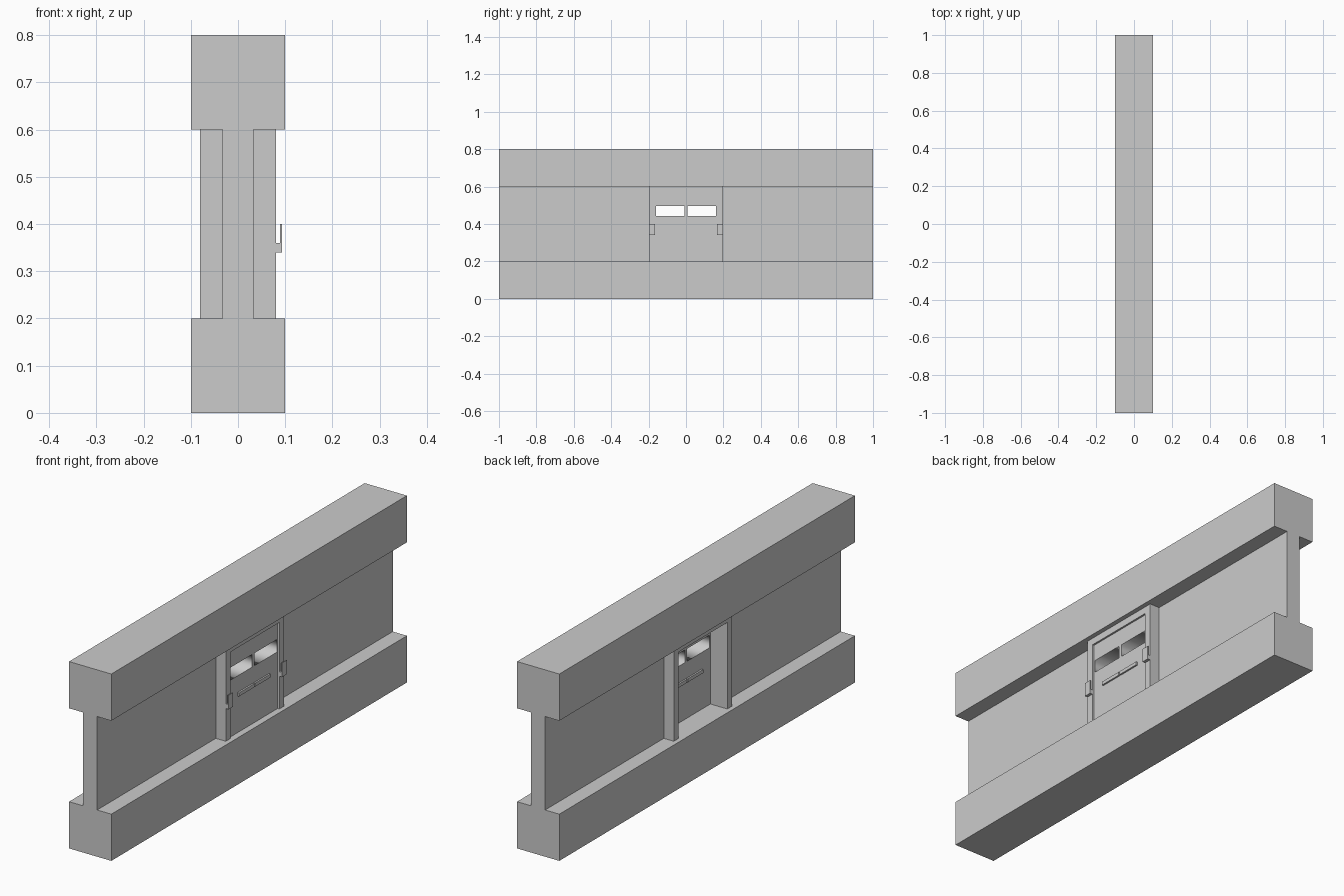
import bpy
import bmesh
from math import pi
from mathutils import Vector

if "Cube" in bpy.data.objects:
    bpy.data.objects.remove(bpy.data.objects["Cube"])


def box(name, x, y, z):
    """Axis-aligned box from (min, max) ranges."""
    lo, hi = [Vector(c) for c in zip(x, y, z)]
    bm = bmesh.new()
    bmesh.ops.create_cube(bm, size=1)
    for v in bm.verts:
        v.co *= hi - lo
    mesh = bpy.data.meshes.new(name)
    bm.to_mesh(mesh)
    bm.free()
    obj = bpy.data.objects.new(name, mesh)
    obj.location = (lo + hi) / 2
    bpy.context.collection.objects.link(obj)
    return obj


def pierced_panel(name, x, rects):
    """Flat panel in the YZ plane: first rectangle is the outline, the rest are holes."""
    curve = bpy.data.curves.new(name, 'CURVE')
    curve.dimensions = '2D'
    curve.fill_mode = 'BOTH'
    curve.extrude = (x[1] - x[0]) / 2
    for y0, y1, z0, z1 in rects:
        spline = curve.splines.new('POLY')
        spline.points.add(3)
        for p, (y, z) in zip(spline.points, ((y0, z0), (y1, z0), (y1, z1), (y0, z1))):
            p.co = (y, z, 0, 1)
        spline.use_cyclic_u = True
    obj = bpy.data.objects.new(name, curve)
    obj.rotation_euler = (pi / 2, 0, pi / 2)
    obj.location.x = (x[0] + x[1]) / 2
    bpy.context.collection.objects.link(obj)
    bpy.ops.object.select_all(action='DESELECT')
    obj.select_set(True)
    bpy.context.view_layer.objects.active = obj
    bpy.ops.object.convert(target='MESH')


# Long beams below and above the wall
box("lower_beam", (-0.1, 0.1), (-1, 1), (0, 0.2))
box("upper_beam", (-0.1, 0.1), (-1, 1), (0.6, 0.8))

# Door frame header
box("frame_header", (-0.08, 0.08), (-0.165, 0.165), (0.57, 0.6))

for side, s in (("left", -1), ("right", 1)):
    def span(a, b):
        return tuple(sorted((s * a, s * b)))

    # Wall and door jamb
    box(side + "_wall", (-0.033, 0.033), span(0.197, 1), (0.2, 0.6))
    box(side + "_jamb", (-0.08, 0.08), span(0.165, 0.197), (0.2, 0.6))

    # Door leaf with open window
    pierced_panel(side + "_door", (0, 0.072),
                  [(*span(0, 0.165), 0.2, 0.57), (*span(0.008, 0.16), 0.443, 0.497)])

    # Handle bars on both faces of the leaf
    box(side + "_handle_outer", (0.072, 0.079), span(0.002, 0.107), (0.357, 0.372))
    box(side + "_handle_inner", (-0.007, 0), span(0.002, 0.107), (0.357, 0.372))

    # Hook bracket for a locking bar
    box(side + "_hook_base", (0.08, 0.093), span(0.165, 0.197), (0.34, 0.36))
    box(side + "_hook_lip", (0.089, 0.093), span(0.165, 0.197), (0.36, 0.4))
